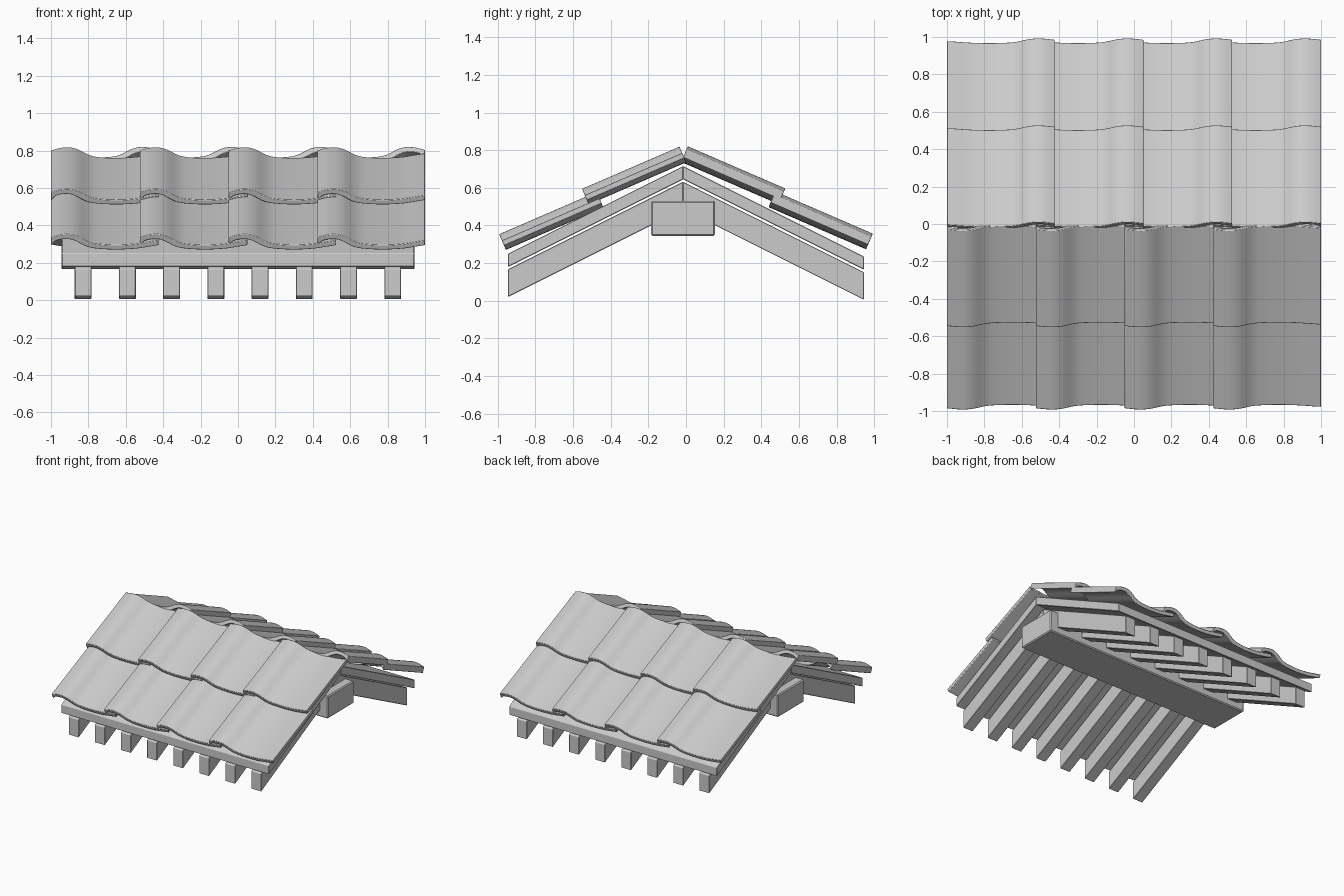
import bpy, bmesh, math
from mathutils import Matrix, Vector

cube = bpy.data.objects.get("Cube")
if cube:
    bpy.data.objects.remove(cube)

RIDGE_Y = -0.015
PITCH = 0.5                      # rise per run of the timber
TILE_ANGLE = math.radians(23.4)
TILE_LENGTH = 0.565
TILE_STEP = 0.475

grey = bpy.data.materials.new("light_grey")
grey.use_nodes = True
GREY = (0.6, 0.6, 0.6, 1)
grey.diffuse_color = GREY
grey.node_tree.nodes["Principled BSDF"].inputs["Base Color"].default_value = GREY


def finish(bm, name):
    bmesh.ops.recalc_face_normals(bm, faces=bm.faces)
    mesh = bpy.data.meshes.new(name)
    bm.to_mesh(mesh)
    bm.free()
    mesh.materials.append(grey)
    return mesh


def add_object(name, mesh, bevel, segments=1):
    ob = bpy.data.objects.new(name, mesh)
    bpy.context.collection.objects.link(ob)
    mod = ob.modifiers.new("soft_edges", 'BEVEL')
    mod.width = bevel
    mod.segments = segments
    mod.limit_method = 'ANGLE'
    mod.angle_limit = math.radians(50)
    return ob


def prism(name, outline, direction):
    """Extrude a closed outline of points along a direction."""
    bm = bmesh.new()
    face = bm.faces.new([bm.verts.new(p) for p in outline])
    out = bmesh.ops.extrude_face_region(bm, geom=[face])
    moved = [v for v in out["geom"] if isinstance(v, bmesh.types.BMVert)]
    bmesh.ops.translate(bm, verts=moved, vec=direction)
    return finish(bm, name)


def smooth_curve(points, steps=4):
    """Catmull-Rom curve through (x, z) points."""
    pts = [Vector(p) for p in points]
    pts = [pts[0] * 2 - pts[1]] + pts + [pts[-1] * 2 - pts[-2]]
    result = []
    for a, b, c, d in zip(pts, pts[1:], pts[2:], pts[3:]):
        for i in range(steps):
            t = i / steps
            result.append(b + (c - a) * t / 2 + (a * 2 - b * 5 + c * 4 - d) * t * t / 2
                          + (b * 3 - a - c * 3 + d) * t ** 3 / 2)
    return result + [pts[-2]]


# Wavy tile: a roll on one side, a shallow trough, and a raised overlap lip
upper = smooth_curve([(0, 0.073), (0.05, 0.087), (0.1, 0.09), (0.145, 0.078),
                      (0.2, 0.048), (0.25, 0.034), (0.35, 0.028),
                      (0.45, 0.034), (0.52, 0.046), (0.575, 0.055)])
lower = smooth_curve([(0, 0.025), (0.025, 0.05), (0.06, 0.06), (0.1, 0.06),
                      (0.135, 0.048), (0.19, 0.018), (0.25, 0.005), (0.35, 0),
                      (0.45, 0.005), (0.52, 0.016), (0.575, 0.026)])
outline = [(p.x, 0, p.y) for p in upper] + [(p.x, 0, p.y) for p in reversed(lower)]
tile_mesh = prism("roof_tile", outline, (0, TILE_LENGTH, 0))

# Tile rows: slope name, turn, and lower trough edge (distance out, height)
rows = [("front_lower", 0, 0.957, 0.270), ("front_upper", 0, 0.517, 0.511),
        ("back_lower", math.pi, 0.957, 0.273), ("back_upper", math.pi, 0.492, 0.513)]
tiles = []
for name, turn, out, height in rows:
    for i in range(4):
        ob = add_object(f"{name}_tile_{i + 1}", tile_mesh, 0.007, 2)
        ob.matrix_world = (Matrix.Rotation(turn, 4, 'Z')
                           @ Matrix.Translation((-1 + i * TILE_STEP, -out, height))
                           @ Matrix.Rotation(TILE_ANGLE, 4, 'X'))
        tiles.append(ob)


def sloped_timber(name, side, top, bottom, x, width):
    """Timber from the ridge down to the eave, with plumb-cut ends."""
    eave = 0.945 * side
    drop = abs(eave - RIDGE_Y) * PITCH
    x0 = x - width / 2
    profile = [(x0, RIDGE_Y, top), (x0, eave, top - drop),
               (x0, eave, bottom - drop), (x0, RIDGE_Y, bottom)]
    add_object(name, prism(name, profile, (width, 0, 0)), 0.003)


# Roof boards and eight pairs of rafters
for side, label in ((-1, "front"), (1, "back")):
    sloped_timber(f"{label}_roof_board", side, 0.715, 0.645, 0, 1.885)
    for i in range(8):
        sloped_timber(f"{label}_rafter_{i + 1}", side, 0.632, 0.485,
                      -0.828 + i * 0.2365, 0.09)

# Ridge beam
beam = [(-0.943, RIDGE_Y + y, z) for y, z in
        ((-0.17, 0.345), (0.17, 0.345), (0.17, 0.53), (-0.17, 0.53))]
add_object("ridge_beam", prism("ridge_beam", beam, (1.886, 0, 0)), 0.008)

# Smooth the tiles while keeping their rims crisp
bpy.ops.object.select_all(action='DESELECT')
for ob in tiles:
    ob.select_set(True)
bpy.context.view_layer.objects.active = tiles[0]
bpy.ops.object.shade_smooth_by_angle(angle=math.radians(35))
